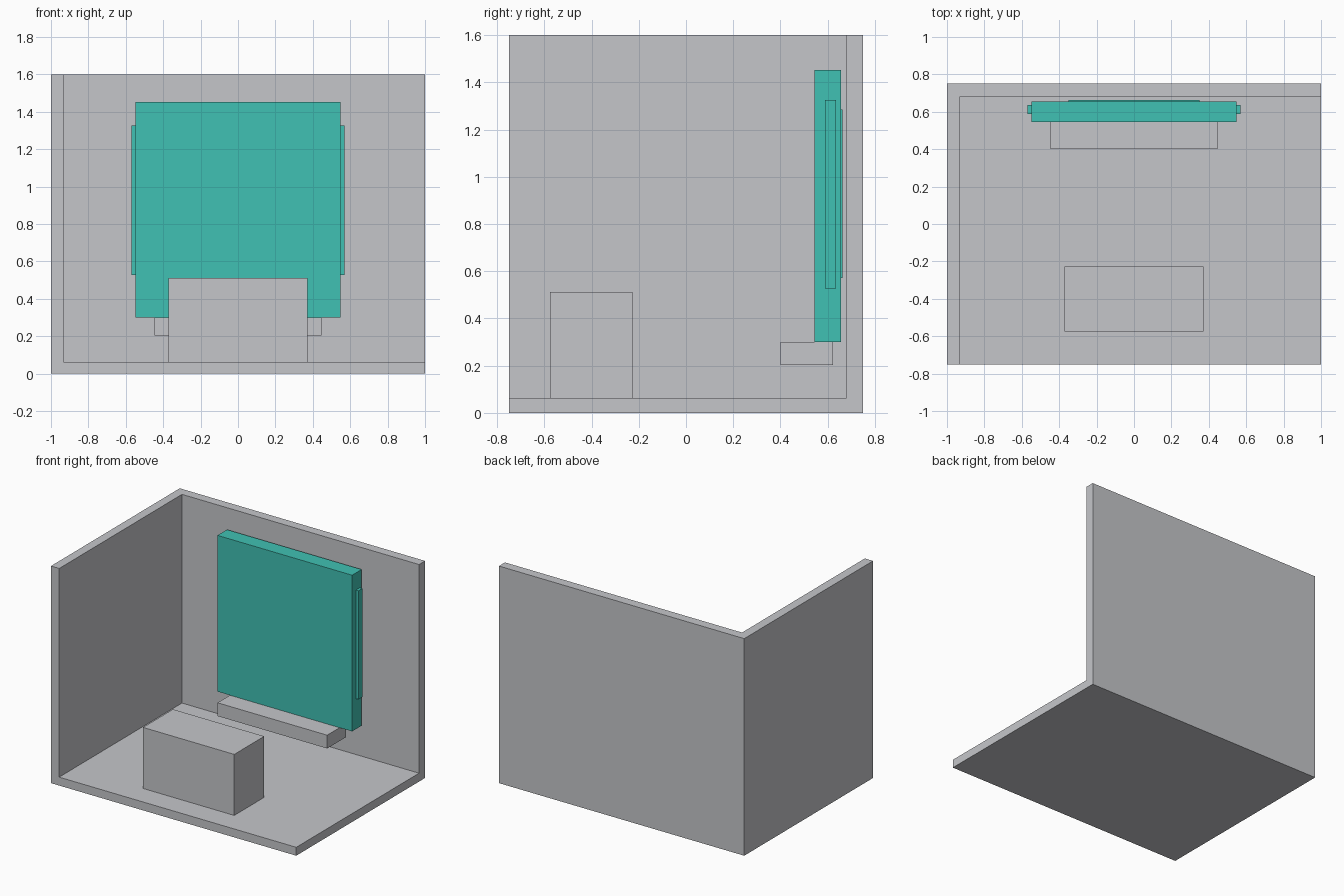
import bpy
from mathutils import Vector

if "Cube" in bpy.data.objects:
    bpy.data.objects.remove(bpy.data.objects["Cube"])


def material(name, rgb):
    m = bpy.data.materials.new(name)
    m.diffuse_color = (*rgb, 1)
    m.use_nodes = True
    m.node_tree.nodes["Principled BSDF"].inputs["Base Color"].default_value = m.diffuse_color
    return m


GREY = material("light_grey", (0.558, 0.565, 0.591))
TEAL = material("teal", (0.051, 0.533, 0.451))


def box(name, lo, hi, mat):
    """Axis-aligned box between two corners."""
    lo, hi = Vector(lo), Vector(hi)
    bpy.ops.mesh.primitive_cube_add(size=1, location=(lo + hi) / 2)
    ob = bpy.context.object
    ob.name = name
    ob.scale = hi - lo
    bpy.ops.object.transform_apply(location=False, rotation=False, scale=True)
    ob.data.materials.append(mat)
    return ob


# Room corner: floor, left wall and back wall as one solid
room = box("room_shell", (-1, -0.75, 0), (1, 0.75, 1.6), GREY)
cutter = box("room_cutter", (-0.933, -1, 0.062), (1.3, 0.68, 2), GREY)
cut = room.modifiers.new("hollow", "BOOLEAN")
cut.operation = "DIFFERENCE"
cut.solver = "EXACT"
cut.object = cutter
bpy.context.view_layer.objects.active = room
bpy.ops.object.modifier_apply(modifier=cut.name)
bpy.data.objects.remove(cutter)

# Low table and the shelf below the screen
box("table_block", (-0.372, -0.575, 0.062), (0.372, -0.226, 0.512), GREY)
box("shelf", (-0.447, 0.4, 0.203), (0.447, 0.622, 0.301), GREY)

# Wall screen with side bars and a shallow rear mount
box("screen", (-0.549, 0.545, 0.301), (0.549, 0.656, 1.452), TEAL)
for side, name in ((-1, "left_side_bar"), (1, "right_side_bar")):
    x0, x1 = sorted((side * 0.549, side * 0.57))
    box(name, (x0, 0.588, 0.526), (x1, 0.635, 1.326), TEAL)
box("rear_mount", (-0.35, 0.656, 0.572), (0.35, 0.663, 1.284), TEAL)
